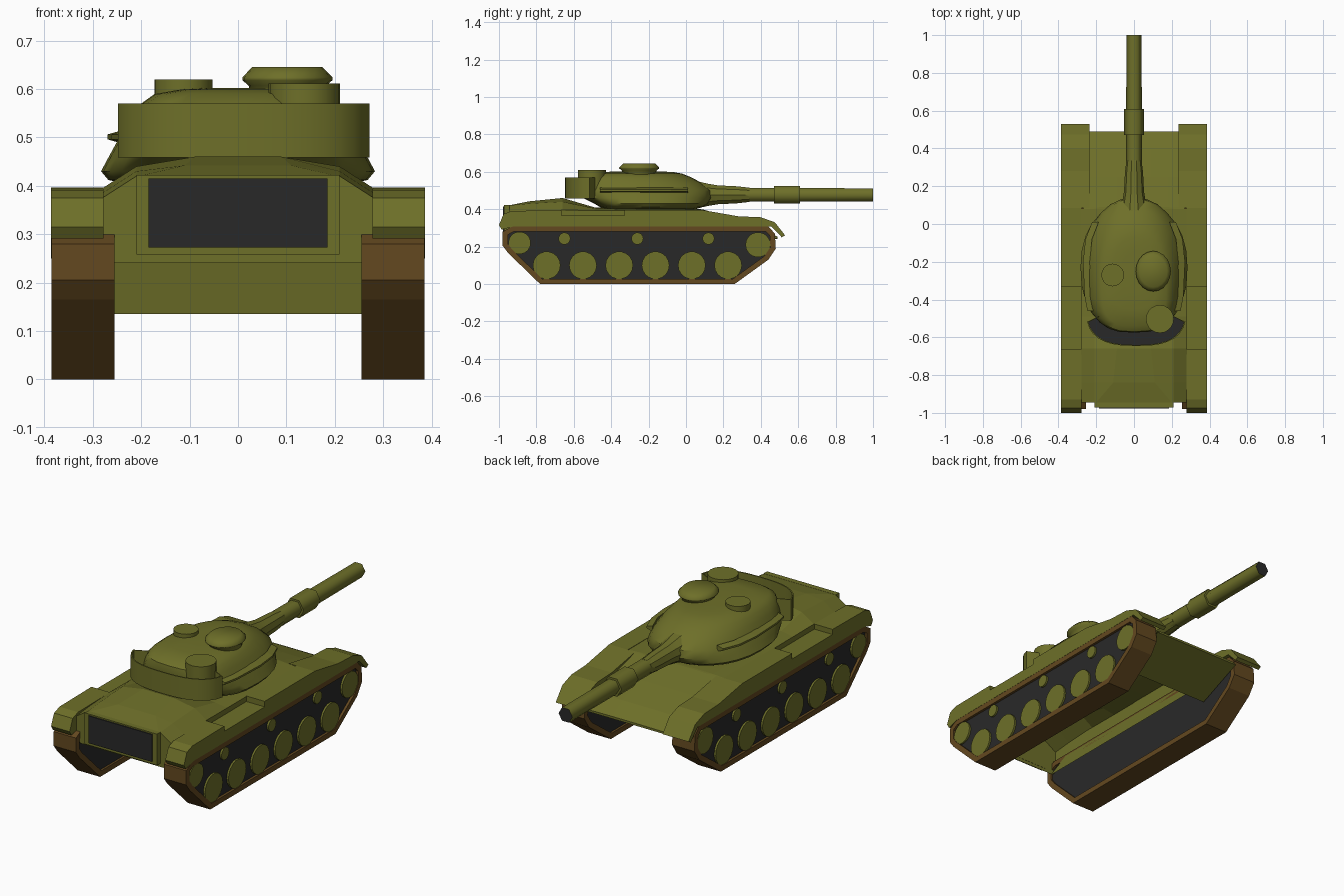
import bpy, bmesh, math
from mathutils import Vector

cube = bpy.data.objects.get("Cube")
if cube:
    bpy.data.objects.remove(cube, do_unlink=True)


def material(name, rgb):
    m = bpy.data.materials.new(name)
    m.use_nodes = True
    m.diffuse_color = (*rgb, 1)
    bsdf = m.node_tree.nodes["Principled BSDF"]
    bsdf.inputs["Base Color"].default_value = (*rgb, 1)
    bsdf.inputs["Roughness"].default_value = 0.9
    return m


GREEN = material("olive green", (0.155, 0.16, 0.022))
BROWN = material("track brown", (0.125, 0.065, 0.014))
DARK = material("dark grey", (0.022, 0.022, 0.022))


def finish(name, bm, mats, smooth=None, rule=None):
    """Turn a bmesh into an object; rule picks a material index per face."""
    bmesh.ops.recalc_face_normals(bm, faces=bm.faces)
    bm.normal_update()
    if rule:
        for f in bm.faces:
            f.material_index = rule(f)
    mesh = bpy.data.meshes.new(name)
    bm.to_mesh(mesh)
    bm.free()
    for m in mats:
        mesh.materials.append(m)
    ob = bpy.data.objects.new(name, mesh)
    bpy.context.collection.objects.link(ob)
    if smooth:
        bpy.ops.object.select_all(action='DESELECT')
        ob.select_set(True)
        bpy.context.view_layer.objects.active = ob
        bpy.ops.object.shade_smooth_by_angle(angle=math.radians(smooth))
    return ob


def skin(bm, rings, wrap=True, closed=False):
    """Bridge equal-length point rings; cap the ends unless closed."""
    vs = [[bm.verts.new(p) for p in r] for r in rings]
    n = len(vs[0])
    pairs = list(zip(vs, vs[1:])) + ([(vs[-1], vs[0])] if closed else [])
    for a, b in pairs:
        for i in range(n if wrap else n - 1):
            j = (i + 1) % n
            bm.faces.new((a[i], a[j], b[j], b[i]))
    if not closed:
        bm.faces.new(vs[0])
        bm.faces.new(vs[-1])
    return vs


def loft(name, rings, mats=(GREEN,), smooth=None, rule=None, closed=False):
    bm = bmesh.new()
    skin(bm, rings, closed=closed)
    return finish(name, bm, mats, smooth, rule)


def extrude_x(name, profile, x0, x1, mats=(GREEN,)):
    return loft(name, [[(x, y, z) for y, z in profile] for x in (x0, x1)], mats)


def box(name, x0, x1, y0, y1, z0, z1, mat=GREEN):
    return extrude_x(name, [(y0, z0), (y1, z0), (y1, z1), (y0, z1)], x0, x1, (mat,))


def lathe(name, centre, axis, stations, sides, ratio=1, **kw):
    """Rings of (offset, radius) along the x, y or z axis."""
    def point(off, r, k):
        a = math.tau * k / sides
        u, v = r * math.cos(a), r * math.sin(a) * ratio
        local = {'x': (off, u, v), 'y': (u, off, v), 'z': (u, v, off)}[axis]
        return Vector(centre) + Vector(local)
    return loft(name, [[point(o, r, k) for k in range(sides)] for o, r in stations], **kw)


# Hull shell, open below: y, ledge, upper half width, edge, shoulder, crown, crown half width
SECTIONS = [
    (-0.945, 0.245, 0.28, 0.375, 0.42, 0.421, 0.2),
    (-0.84, 0.30, 0.28, 0.385, 0.43, 0.442, 0.11),
    (-0.66, 0.30, 0.28, 0.395, 0.44, 0.46, 0.09),
    (-0.49, 0.30, 0.28, 0.394, 0.405, 0.41, 0.09),
    (-0.25, 0.30, 0.28, 0.394, 0.399, 0.402, 0.09),
    (0.08, 0.30, 0.28, 0.394, 0.398, 0.40, 0.09),
    (0.09, 0.30, 0.24, 0.394, 0.397, 0.399, 0.09),
    (0.25, 0.28, 0.24, 0.35, 0.351, 0.352, 0.09),
    (0.40, 0.25, 0.24, 0.30, 0.301, 0.302, 0.09),
    (0.49, 0.245, 0.24, 0.25, 0.251, 0.252, 0.09),
]
rings = []
for y, zl, wu, ze, zs, zc, wc in SECTIONS:
    half = [(0.255, 0.24), (0.255, zl), (wu, zl), (wu, ze), (wu * 0.75, zs), (wc, zc)]
    rings.append([(x, y, z) for x, z in half] + [(-x, y, z) for x, z in reversed(half)])
bm = bmesh.new()
nose = skin(bm, rings, wrap=False)[-1]
# Lower nose plate hangs from the front edge
low = [bm.verts.new((x, 0.24, 0.135)) for x in (-0.255, 0.255)]
bm.faces.new((nose[0], nose[-1], *low))
finish("hull", bm, (GREEN,))
box("rear_grille_frame", -0.21, 0.21, -0.972, -0.944, 0.258, 0.422)
box("rear_grille", -0.185, 0.185, -0.978, -0.971, 0.272, 0.415, DARK)

# Running gear on both sides
TRACK = [(-0.78, 0), (0.26, 0), (0.44, 0.13), (0.48, 0.19), (0.475, 0.27), (0.44, 0.308),
         (-0.93, 0.308), (-0.98, 0.28), (-0.98, 0.205), (-0.95, 0.165)]


def inset(profile, d):
    """Offset a counter-clockwise outline inward."""
    pts = [Vector(p) for p in profile]
    out = []
    for i, p in enumerate(pts):
        a, b = (p - pts[i - 1]).normalized(), (pts[(i + 1) % len(pts)] - p).normalized()
        na, nb = Vector((-a.y, a.x)), Vector((-b.y, b.x))
        out.append(p + (na + nb) * d / (1 + na.dot(nb)))
    return out


INNER = inset(TRACK, 0.028)
WHEELS = [("road_wheel", -0.745 + 0.194 * i, 0.1, 0.074) for i in range(6)]
WHEELS += [("return_roller", y, 0.243, 0.032) for y in (-0.65, -0.26, 0.12)]
WHEELS += [("drive_wheel", -0.89, 0.22, 0.06), ("idler_wheel", 0.385, 0.21, 0.067)]
REAR_FENDER = [(-1, 0.315), (-0.975, 0.375), (-0.93, 0.391), (-0.665, 0.394), (-0.665, 0.367),
               (-0.33, 0.367), (-0.33, 0.396), (0.085, 0.396), (0.085, 0.308),
               (-0.92, 0.308), (-0.985, 0.291)]
FRONT_FENDER = [(0.085, 0.396), (0.28, 0.362), (0.40, 0.357), (0.475, 0.33),
                (0.53, 0.26), (0.512, 0.25), (0.455, 0.308), (0.085, 0.308)]

for side, s in (("left", 1), ("right", -1)):
    x0, x1 = 0.255 * s, 0.385 * s
    loft("track_" + side, [[(x, y, z) for y, z in p] for x, p in
         ((x0, TRACK), (x1, TRACK), (x1, INNER), (x0, INNER))], (BROWN,), closed=True)
    extrude_x("track_core_" + side, INNER, 0.266 * s, 0.372 * s, (DARK,))
    for name, y, z, r in WHEELS:
        lathe(f"{name}_{side}", (0, y, z), 'x', [(0.37 * s, r), (0.382 * s, r)], 18)
    extrude_x("rear_fender_" + side, REAR_FENDER, 0.278 * s, 0.386 * s)
    extrude_x("front_fender_" + side, FRONT_FENDER, 0.235 * s, 0.386 * s)

# Turret shell: z, half width, rear y, front y
SHELL = [(0.40, 0.21, -0.43, 0.05), (0.412, 0.268, -0.46, 0.09), (0.43, 0.283, -0.49, 0.12),
         (0.46, 0.267, -0.55, 0.14), (0.5, 0.245, -0.57, 0.135), (0.54, 0.222, -0.575, 0.085),
         (0.57, 0.2, -0.57, 0.03), (0.59, 0.172, -0.54, -0.02),
         (0.599, 0.12, -0.45, -0.07), (0.602, 0.07, -0.36, -0.14)]


def power(v, e):
    return math.copysign(abs(v) ** e, v)


rings = []
for z, w, y0, y1 in SHELL:
    ring = []
    for k in range(28):
        a = math.tau * k / 28
        c, q = math.cos(a), math.sin(a)
        e = 0.66 if q < 0 else 0.92
        ring.append((w * power(c, e), (y0 + y1) / 2 - 0.04 + power(q, e) *
                     ((y1 - y0) / 2 + (0.04 if q > 0 else -0.04)), z))
    rings.append(ring)
loft("turret", rings, smooth=35)

# Open stowage bin around the turret rear: thin wall, dark floor, closed ends
arc = []
for k in range(15):
    a = math.radians(192 + 156 * k / 14)
    c, q = power(math.cos(a), 0.75), power(math.sin(a), 0.75)
    arc.append([(0.012 + rx * c, -0.46 + ry * q) for rx, ry in
                ((0.264, 0.186), (0.258, 0.18), (0.2, 0.09))])
loft("bin_wall", [[(*o, 0.458), (*o, 0.57), (*i, 0.57), (*i, 0.458)] for o, i, t in arc],
     smooth=30)
loft("bin_floor", [[(*i, 0.459), (*i, 0.468), (*t, 0.468), (*t, 0.459)] for o, i, t in arc],
     (GREEN, DARK), rule=lambda f: int(f.normal.z > 0.9))
for side, (o, i, t), (o2, i2, t2) in (("right", arc[0], arc[1]), ("left", arc[-1], arc[-2])):
    near = [Vector(p).lerp(Vector(q), 0.15) for p, q in ((o, o2), (t, t2))]
    loft("bin_end_" + side, [[(*p, z) for p in (o, t, near[1], near[0])]
                             for z in (0.458, 0.57)])

# Side rails along the turret
for side, s in (("left", 1), ("right", -1)):
    rings = []
    for y, x in ((-0.46, 0.247), (-0.38, 0.262), (-0.2, 0.27), (-0.08, 0.257), (0.01, 0.222)):
        rings.append([(s * (x - dx), y, z) for dx, z in
                      ((0, 0.496), (0, 0.506), (0.035, 0.516), (0.035, 0.486))])
    loft("turret_rail_" + side, rings)

# Hatches on the roof
lathe("commander_cupola", (0.102, -0.25, 0), 'z',
      [(0.585, 0.075), (0.607, 0.08), (0.618, 0.093), (0.624, 0.093), (0.645, 0.073)],
      20, ratio=1.15, smooth=60)
lathe("loader_hatch", (-0.113, -0.27, 0), 'z', [(0.57, 0.06), (0.62, 0.06)], 20, smooth=30)
lathe("rear_canister", (0.137, -0.503, 0), 'z', [(0.5, 0.074), (0.611, 0.074)], 20, smooth=30)

# Gun
GUN = (0, 0, 0.477)
lathe("gun_mantlet", GUN, 'y', [(0.02, 0.085), (0.12, 0.062), (0.17, 0.053), (0.27, 0.048),
                                (0.34, 0.04)], 10, smooth=35)
lathe("gun_barrel", GUN, 'y', [(0.2, 0.043), (1.0, 0.04)], 6, smooth=65,
      mats=(GREEN, DARK), rule=lambda f: int(f.normal.y > 0.9))
lathe("barrel_sleeve", GUN, 'y', [(0.47, 0.053), (0.61, 0.053)], 6, smooth=65)
